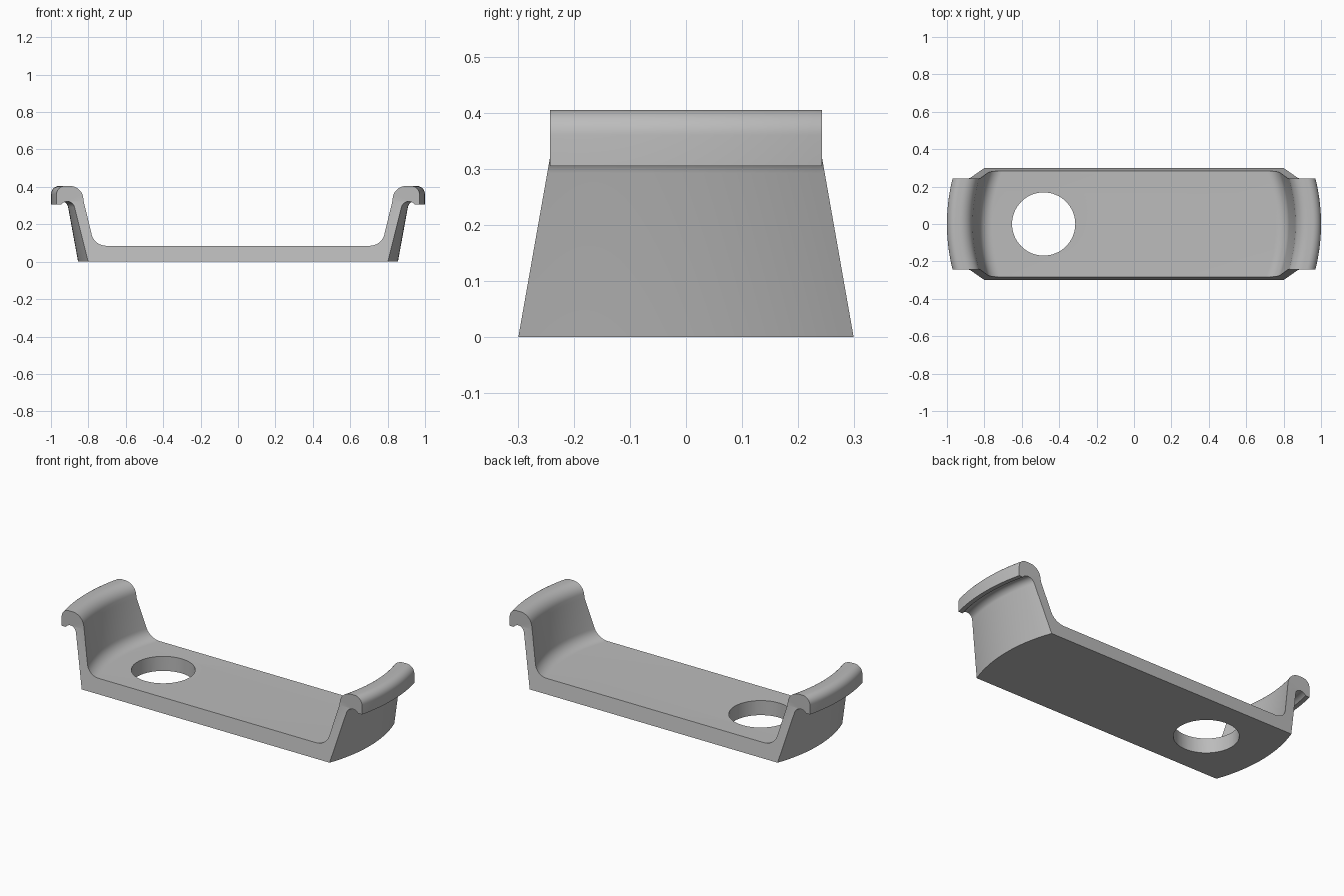
import bpy, bmesh, math

if "Cube" in bpy.data.objects:
    bpy.data.objects.remove(bpy.data.objects["Cube"], do_unlink=True)

STEPS = 32                      # strips across the width
SLOPE = math.tan(math.radians(10))
BEND_Z, HALF_TOP = 0.322, 0.242  # height where the tapered sides turn vertical


def arc(cx, cz, rad, a0, a1, n=10):
    """Points of a circular arc in the radius/height plane, angles in degrees."""
    return [(cx + rad * math.cos(math.radians(a0 + (a1 - a0) * i / n)),
             cz + rad * math.sin(math.radians(a0 + (a1 - a0) * i / n)))
            for i in range(n + 1)]


def inner(z):
    return 0.803 + SLOPE * z


# Wall: outer face, up to the underside of the hook, then down the inner face
fil = 0.07
floor_z = 0.085
fillet_x = inner(floor_z) - fil * math.tan(math.radians(40))
wall = [(0.855, 0.0)]
wall += arc(0.944, BEND_Z - 0.036, 0.036, 170, 90)
wall_top = len(wall) - 1        # apex of the hook underside
wall += [(inner(BEND_Z), BEND_Z)]
wall += arc(fillet_x, floor_z + fil, fil, -10, -90)

# Hook: underside lip, rounded nose, rounded top, back to the inner wall
hook = arc(0.944, BEND_Z - 0.036, 0.036, 90, 32, 8)
hook += [(1.0, 0.305)]
hook += arc(0.955, 0.36, 0.045, 0, 90)
hook += arc(0.932, 0.335, 0.07, 90, 170)
hook += [(inner(BEND_Z), BEND_Z)]


def section(bm, t):
    """One cross-section; the ends curve around the vertical centre axis."""
    def vert(r, z, side, half):
        y = t * half
        return bm.verts.new((side * math.sqrt(r * r - y * y), y, z))

    def taper(z):
        return HALF_TOP + SLOPE * (BEND_Z - z)

    sides = []
    for s in (1, -1):
        w = [vert(r, z, s, taper(z)) for r, z in wall]
        h = [w[wall_top]]
        h += [vert(r, z, s, HALF_TOP) for r, z in hook[1:-1]]
        h += [w[wall_top + 1]]
        sides.append((w, h))
    (wr, hr), (wl, hl) = sides
    body = wr + wl[::-1]
    outline = (wr[:wall_top] + hr + wr[wall_top + 2:]
               + (wl[:wall_top] + hl + wl[wall_top + 2:])[::-1])
    return body, hr, hl, outline


bm = bmesh.new()
rows = [section(bm, -1 + 2 * i / STEPS) for i in range(STEPS + 1)]
for a, b in zip(rows, rows[1:]):
    oa, ob = a[3], b[3]
    for i in range(len(oa)):
        j = (i + 1) % len(oa)
        bm.faces.new((oa[i], oa[j], ob[j], ob[i]))
for row in (rows[0], rows[-1]):     # side faces
    for loop in row[:3]:
        bm.faces.new(loop)
bmesh.ops.recalc_face_normals(bm, faces=bm.faces)
mesh = bpy.data.meshes.new("bracket")
bm.to_mesh(mesh)
bm.free()
bracket = bpy.data.objects.new("bracket", mesh)
bpy.context.collection.objects.link(bracket)

# Round hole through the floor
bpy.ops.mesh.primitive_cylinder_add(vertices=64, radius=0.169, depth=0.4,
                                    location=(-0.483, 0.0, 0.05))
cutter = bpy.context.object
cutter.name = "hole_cutter"
cutter.hide_render = True
cut = bracket.modifiers.new("hole", 'BOOLEAN')
cut.operation = 'DIFFERENCE'
cut.solver = 'EXACT'
cut.object = cutter
bpy.ops.object.select_all(action='DESELECT')
bracket.select_set(True)
bpy.context.view_layer.objects.active = bracket
bpy.ops.object.modifier_apply(modifier=cut.name)
bpy.data.objects.remove(cutter, do_unlink=True)

# Single grey finish
grey = bpy.data.materials.new("plain grey")
grey.use_nodes = True
colour = (0.5, 0.5, 0.5, 1.0)
grey.diffuse_color = colour
grey.node_tree.nodes["Principled BSDF"].inputs["Base Color"].default_value = colour
bracket.data.materials.clear()
bracket.data.materials.append(grey)
for p in bracket.data.polygons:
    p.material_index = 0
bpy.ops.object.shade_smooth_by_angle(angle=math.radians(30))
